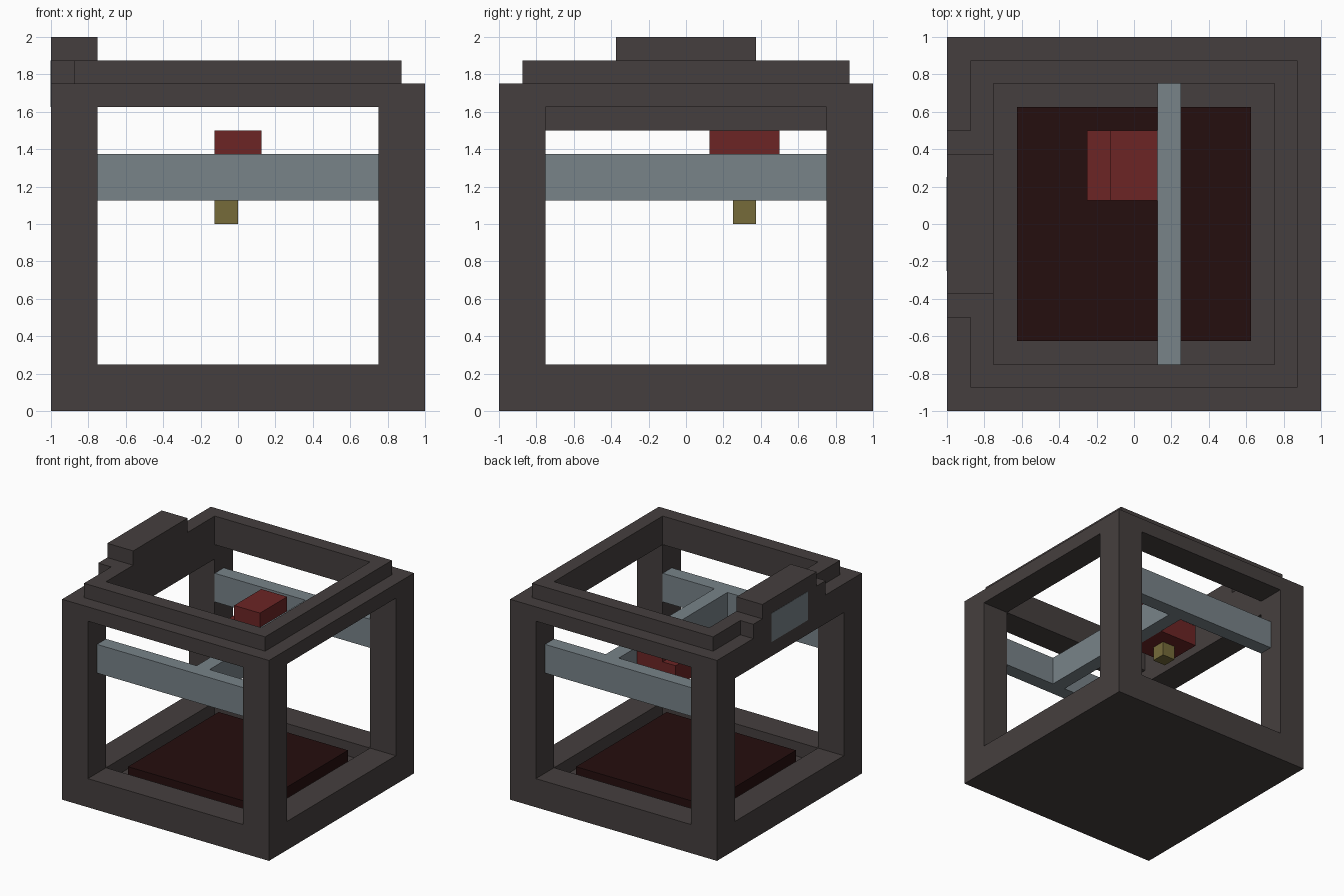
import bpy

cube = bpy.data.objects.get("Cube")
if cube:
    bpy.data.objects.remove(cube, do_unlink=True)


def material(name, srgb):
    lin = [((c / 255 + 0.055) / 1.055) ** 2.4 if c > 10 else c / 255 / 12.92 for c in srgb]
    m = bpy.data.materials.new(name)
    m.use_nodes = True
    m.diffuse_color = (*lin, 1)
    bsdf = next(n for n in m.node_tree.nodes if n.type == 'BSDF_PRINCIPLED')
    bsdf.inputs["Base Color"].default_value = (*lin, 1)
    bsdf.inputs["Roughness"].default_value = 0.8
    return m


CHARCOAL = material("charcoal_frame", (69, 63, 62))
STEEL = material("blue_grey_steel", (120, 131, 137))
RED = material("dark_red", (108, 37, 37))
MAROON = material("deep_maroon", (37, 14, 14))
BRASS = material("brass", (118, 107, 58))


def box(name, x, y, z, mat):
    """Box from its (min, max) range on each axis."""
    faces = [(0, 1, 3, 2), (4, 6, 7, 5), (0, 4, 5, 1), (2, 3, 7, 6), (0, 2, 6, 4), (1, 5, 7, 3)]
    mesh = bpy.data.meshes.new(name)
    mesh.from_pydata([(a, b, c) for a in x for b in y for c in z], [], faces)
    mesh.materials.append(mat)
    ob = bpy.data.objects.new(name, mesh)
    bpy.context.collection.objects.link(ob)
    return ob


def ring(name, outer, inner, z, mat):
    """Square ring with mitred corners, as one closed mesh."""
    corners = [(-1, -1), (1, -1), (1, 1), (-1, 1)]
    verts = [(sx * r, sy * r, h) for h in z for r in (outer, inner) for sx, sy in corners]
    faces = []
    for i in range(4):
        j = (i + 1) % 4
        faces += [(i, j, 8 + j, 8 + i), (4 + j, 4 + i, 12 + i, 12 + j),
                  (8 + i, 8 + j, 12 + j, 12 + i), (j, i, 4 + i, 4 + j)]
    mesh = bpy.data.meshes.new(name)
    mesh.from_pydata(verts, [], faces)
    mesh.materials.append(mat)
    ob = bpy.data.objects.new(name, mesh)
    bpy.context.collection.objects.link(ob)
    return ob


# Base tray with a sunken floor and a heated plate
ring("base_rim", 1, 0.75, (0, 0.25), CHARCOAL)
box("base_floor", (-0.75, 0.75), (-0.75, 0.75), (0, 0.125), CHARCOAL)
box("print_bed", (-0.625, 0.625), (-0.625, 0.625), (0.125, 0.245), MAROON)

# Corner posts and top frame
for side, x in (("right", (-1, -0.75)), ("left", (0.75, 1))):
    for end, y in (("front", (-1, -0.75)), ("back", (0.75, 1))):
        box(f"{end}_{side}_post", x, y, (0.25, 1.625), CHARCOAL)
ring("top_frame", 1, 0.75, (1.625, 1.75), CHARCOAL)
ring("top_lip", 0.875, 0.75, (1.75, 1.875), CHARCOAL)

# Control panel on the right side
box("panel_apron", (-1, -0.75), (-0.75, 0.75), (1.5, 1.625), CHARCOAL)
box("panel_housing", (-1, -0.875), (-0.5, 0.5), (1.75, 1.875), CHARCOAL)
box("panel_cap", (-1, -0.75), (-0.375, 0.375), (1.875, 2), CHARCOAL)
box("screen", (-1.002, -0.998), (-0.25, 0.25), (1.625, 1.875), STEEL)

# Gantry rails and the cross beam between them
for end, y in (("front", (-0.875, -0.75)), ("back", (0.75, 0.875))):
    box(f"{end}_rail", (-0.75, 0.75), y, (1.125, 1.375), STEEL)
box("cross_beam", (0.125, 0.25), (-0.75, 0.75), (1.125, 1.375), STEEL)

# Print head and nozzle
box("print_head", (-0.125, 0.125), (0.125, 0.5), (1.125, 1.5), RED)
box("print_head_step", (-0.25, -0.125), (0.125, 0.5), (1.125, 1.3125), RED)
box("nozzle", (-0.125, 0), (0.25, 0.375), (1, 1.125), BRASS)
